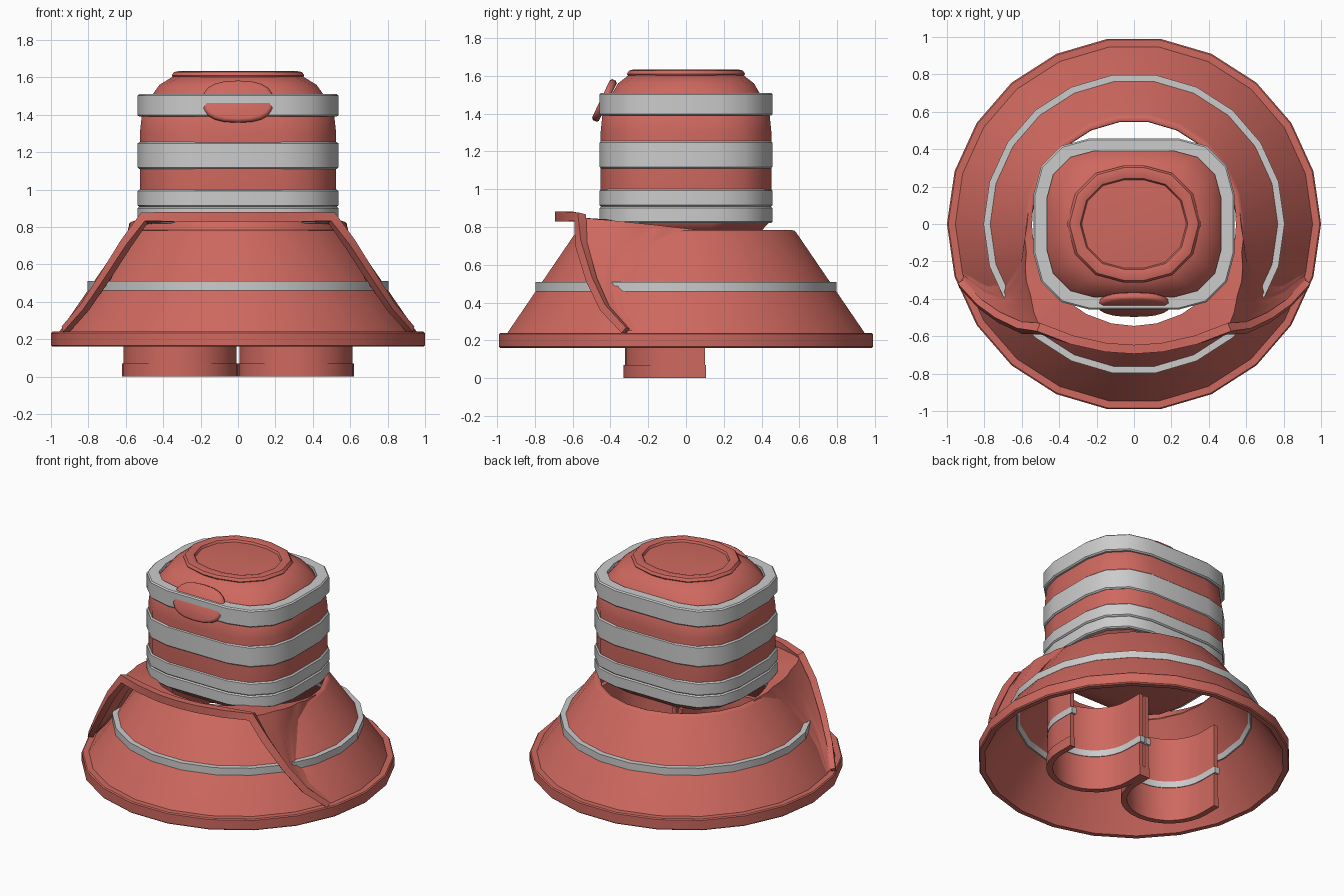
import bpy, bmesh, math
from mathutils import Vector

if "Cube" in bpy.data.objects:
    bpy.data.objects.remove(bpy.data.objects["Cube"])


def material(name, r, g, b):
    m = bpy.data.materials.new(name)
    m.diffuse_color = (r, g, b, 1)
    m.use_nodes = True
    m.node_tree.nodes["Principled BSDF"].inputs["Base Color"].default_value = m.diffuse_color
    return m


red = material("red_cloth", .62, .14, .115)
grey = material("grey_trim", .58, .57, .55)


def finish(name, bm, mat=red, angle=40):
    bmesh.ops.recalc_face_normals(bm, faces=bm.faces)
    me = bpy.data.meshes.new(name)
    bm.to_mesh(me)
    bm.free()
    ob = bpy.data.objects.new(name, me)
    bpy.context.collection.objects.link(ob)
    me.materials.append(mat)
    bpy.ops.object.select_all(action='DESELECT')
    bpy.context.view_layer.objects.active = ob
    ob.select_set(True)
    bpy.ops.object.shade_smooth_by_angle(angle=math.radians(angle))
    return ob


def grid(bm, rings, around=True, along=False):
    """Skin a list of equally long point rows with quads."""
    vs = [[bm.verts.new(p) for p in r] for r in rings]
    n, m = len(vs), len(vs[0])
    for i in range(n if along else n - 1):
        a, b = vs[i], vs[(i + 1) % n]
        for j in range(m if around else m - 1):
            k = (j + 1) % m
            bm.faces.new((a[j], a[k], b[k], b[j]))
    return vs


def loft(name, rings, mat=red, closed=True, angle=40):
    bm = bmesh.new()
    vs = grid(bm, rings, along=closed)
    if not closed:
        bm.faces.new(vs[0])
        bm.faces.new(vs[-1])
    return finish(name, bm, mat, angle)


def rrect(hx, hy, r, z):
    """Rounded rectangle, three segments per corner."""
    pts = []
    for q, (sx, sy) in enumerate([(1, 1), (-1, 1), (-1, -1), (1, -1)]):
        for k in range(4):
            a = math.radians(q * 90 + k * 30)
            pts.append((sx * (hx - r) + r * math.cos(a), sy * (hy - r) + r * math.sin(a), z))
    return pts


def circle(r, z, n=22):
    return [(r * math.cos(2 * math.pi * i / n), r * math.sin(2 * math.pi * i / n), z) for i in range(n)]


def mirror(ob):
    ob.modifiers.new("mirror", 'MIRROR').use_clip = True


# flared skirt with hem, and its trim stripe
loft("skirt", [circle(r, z) for r, z in [(.59, .77), (.955, .24), (.993, .24), (1, .233), (1, .167),
               (.993, .16), (.96, .16), (.92, .22), (.55, .772), (.553, .78), (.566, .784), (.58, .78)]], red, 50)
loft("skirt_stripe", [circle(r, z) for r, z in [(.805, .46), (.805, .51), (.73, .51), (.75, .46)]], grey)

# torso running up into the domed hood
loft("torso", [rrect(*p) for p in [(.34, .28, .25, .75), (.46, .39, .28, .77), (.515, .445, .29, .83),
     (.525, .452, .295, 1.0), (.525, .452, .295, 1.3), (.515, .443, .29, 1.39), (.47, .40, .29, 1.49),
     (.42, .36, .29, 1.56), (.35, .305, .28, 1.603), (.27, .23, .22, 1.612)]], closed=False)
loft("crown_ring", [rrect(*p) for p in [(.34, .30, .29, 1.585), (.355, .312, .30, 1.61), (.342, .302, .29, 1.628),
     (.315, .275, .26, 1.634), (.285, .242, .23, 1.626), (.272, .23, .22, 1.60)]], red, 65)

# grey wrapped bands
for i, (z0, z1) in enumerate([(.82, .908), (.908, 1.0), (1.11, 1.255), (1.39, 1.51)]):
    e = .008
    loft(f"band_{i + 1}", [rrect(.528, .45, .292, z0), rrect(.537, .458, .3, z0 + e),
         rrect(.537, .458, .3, z1 - e), rrect(.528, .45, .292, z1),
         rrect(.465, .39, .25, z1), rrect(.465, .39, .25, z0)], grey, 32)

# tilted oval badge tucked behind the top band
up = Vector((0, .10, .21)).normalized()
out = Vector((0, -up.z, up.y))
c = Vector((0, -.432, 1.47))


def oval(s, d):
    pts = []
    for k in range(20):
        ca, sa = math.cos(2 * math.pi * k / 20), math.sin(2 * math.pi * k / 20)
        pts.append(c + Vector((.19 * s * math.copysign(abs(ca) ** .8, ca), 0, 0))
                   + up * (.12 * s * math.copysign(abs(sa) ** .8, sa)) + out * d)
    return pts


loft("badge", [oval(.92, -.02), oval(1, -.01), oval(1, .01), oval(.9, .02)], closed=False, angle=70)

# gathered front fold: rolled edge, side drape and top lip (right half, mirrored)
top_arc = [(0, -.67, .855), (.15, -.66, .855), (.33, -.62, .855)]
side = [(.5, -.56, .85), (.60, -.555, .71), (.72, -.5, .52), (.82, -.43, .37), (.925, -.32, .25)]

edge = [Vector(p) for p in top_arc + side]
rings = []
for i, p in enumerate(edge):
    t = (edge[min(i + 1, len(edge) - 1)] - edge[max(i - 1, 0)]).normalized()
    if i == 0:
        t = Vector((1, 0, 0))
    radial = Vector((p.x, p.y, 0)).normalized()
    n = t.cross(radial).normalized()
    radial = n.cross(t)
    w = 1 - .07 * max(0, i - 3)
    rings.append([p + radial * (.024 * a * w) + n * (.026 * b * w) for a, b in [(1, 1), (1, -1), (-1, -1), (-1, 1)]])
bm = bmesh.new()
vs = grid(bm, rings)
bm.faces.new(vs[-1])
mirror(finish("fold_edge", bm))

COLS = 8
rows = []
for i, ((x, y, z), deg) in enumerate(zip(side, (6, -12, -24, -21, -14))):
    r0, a0 = math.hypot(x, y), math.atan2(y, x)
    z1 = min(z, .785)
    r1 = .585 + (.78 - z1) * .685 - .012
    a1 = math.radians(deg)
    row = []
    for k in range(COLS + 1):
        t = k / COLS
        bump = .008 * math.sin(k * 2.3 + i) * math.sin(math.pi * t)
        r, a = r1 + (r0 - r1) * (1 - t) ** 1.8 + bump, a0 + (a1 - a0) * t
        row.append((r * math.cos(a), r * math.sin(a), z1 + (z - z1) * (1 - t)))
    rows.append(row)
bm = bmesh.new()
grid(bm, rows, around=False)
mirror(finish("fold_drape", bm, red, 80))

outer = [(x, y, .84) for x, y, z in top_arc] + rows[0]
inner, curtain = [], []
for x, y, z in outer:
    r = math.hypot(x, y)
    inner.append((x * .545 / r, y * .545 / r, z - .01))
    curtain.append((x * .565 / r, y * .565 / r, .77))
bm = bmesh.new()
grid(bm, [outer, inner, curtain], around=False)
mirror(finish("fold_lip", bm, red, 60))


# boots: U-shaped shells open at the back
def u_shell(name, r, w, z0, z1, mat=red, back=.10):
    def path(rad):
        pts = [(.31 + rad, back)]
        pts += [(.31 + rad * math.cos(a), -.02 - rad * math.sin(a))
                for a in [math.pi * k / 16 for k in range(17)]]
        return pts + [(.31 - rad, back)]
    o, i = path(r), path(r - w)
    rings = [[(*p, z0), (*p, z1), (*q, z1), (*q, z0)] for p, q in zip(o, i)]
    bm = bmesh.new()
    vs = grid(bm, rings)
    bm.faces.new(vs[0])
    bm.faces.new(vs[-1])
    finish(name, bm, mat).modifiers.new("mirror", 'MIRROR')


u_shell("boot_shafts", .303, .03, .05, .60)
u_shell("boot_soles", .310, .04, 0, .07, back=.105)
u_shell("boot_stripes", .306, .038, .24, .285, grey, back=.115)
